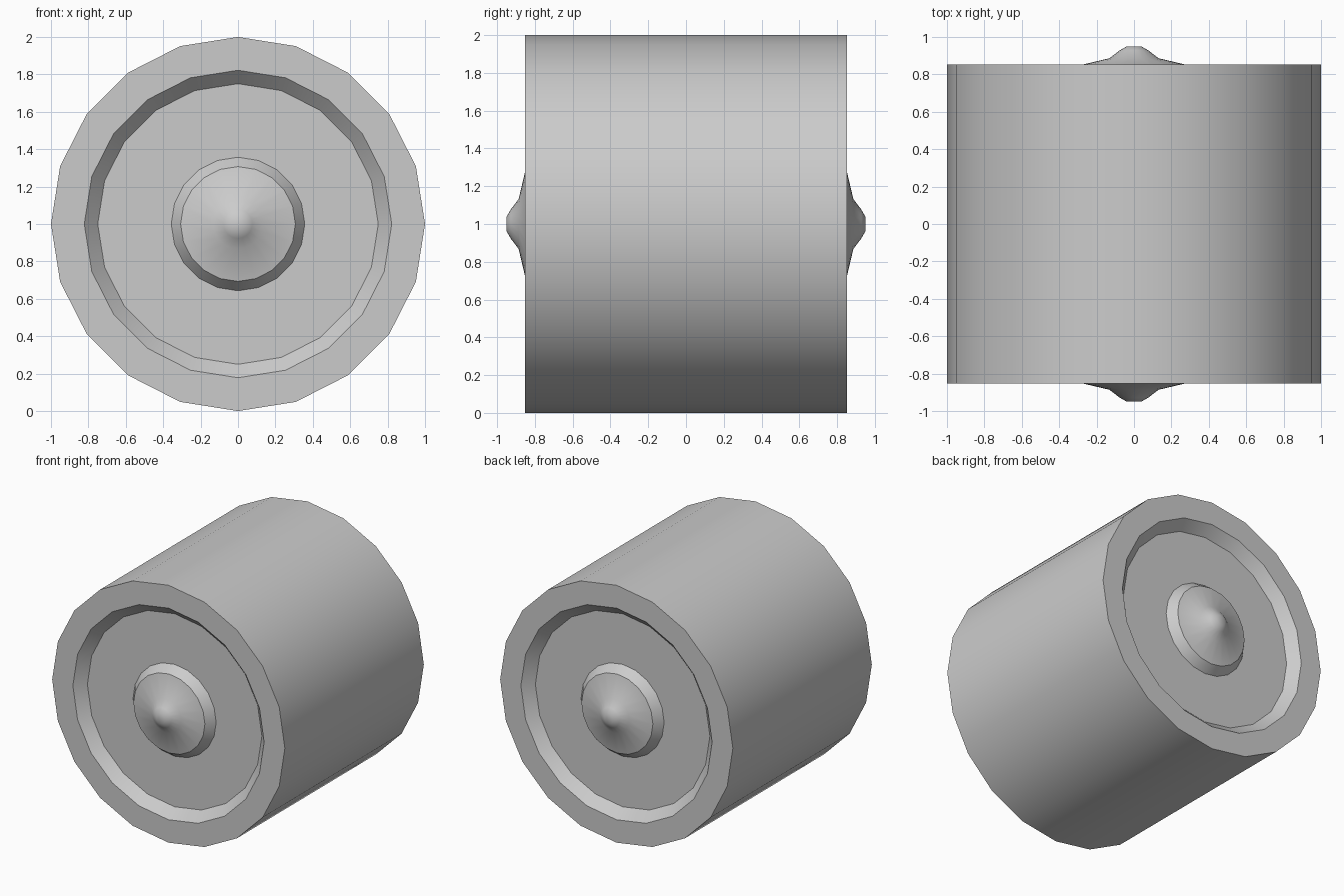
import bpy, bmesh
from math import sin, cos, pi, radians

if "Cube" in bpy.data.objects:
    bpy.data.objects.remove(bpy.data.objects["Cube"])

SIDES = 20
CENTRE_Z = 1.0

# Half profile as (radius, distance along axle), from tread to hub tip
HALF = [(1.0, 0.853), (0.822, 0.853), (0.75, 0.778), (0.357, 0.778),
        (0.307, 0.845), (0.132, 0.886), (0.077, 0.928), (0.038, 0.95)]


def lathe(name, profile):
    """Revolve a (radius, y) profile around the y axis and cap both ends."""
    bm = bmesh.new()
    rings = []
    for r, y in profile:
        rings.append([bm.verts.new((r * sin(2 * pi * i / SIDES), y,
                                    CENTRE_Z + r * cos(2 * pi * i / SIDES)))
                      for i in range(SIDES)])
    for a, b in zip(rings, rings[1:]):
        for i in range(SIDES):
            j = (i + 1) % SIDES
            bm.faces.new((a[i], a[j], b[j], b[i]))
    bm.faces.new(rings[0])
    bm.faces.new(rings[-1])
    bmesh.ops.recalc_face_normals(bm, faces=bm.faces)
    mesh = bpy.data.meshes.new(name)
    bm.to_mesh(mesh)
    bm.free()
    obj = bpy.data.objects.new(name, mesh)
    bpy.context.collection.objects.link(obj)
    return obj


# Wheel: tread, recessed discs and hub caps, identical on both sides
front = [(r, -y) for r, y in reversed(HALF)]
wheel = lathe("wheel", front + HALF)

# Smooth round surfaces, crisp rims
bpy.context.view_layer.objects.active = wheel
wheel.select_set(True)
bpy.ops.object.shade_smooth_by_angle(angle=radians(36))
